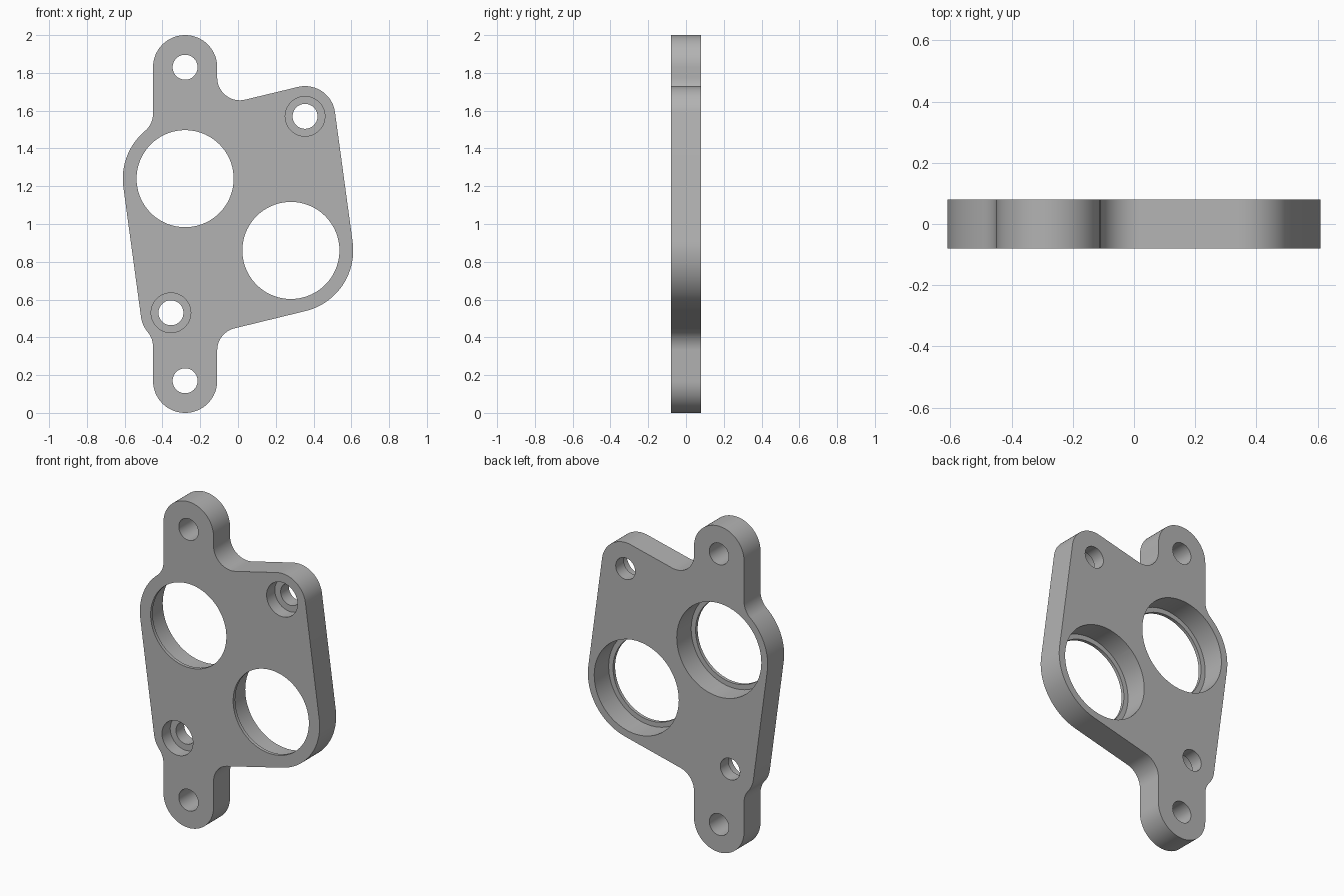
import bpy
import bmesh
from math import sin, cos, asin, atan2, hypot, pi, ceil, radians

if "Cube" in bpy.data.objects:
    bpy.data.objects.remove(bpy.data.objects["Cube"])

HALF = 0.08       # half the plate thickness
TAB_X = -0.28     # centre line of both mounting tabs

metal = bpy.data.materials.new("grey metal")
metal.use_nodes = True
colour = (0.45, 0.45, 0.45, 1)
metal.diffuse_color = colour
metal.node_tree.nodes["Principled BSDF"].inputs["Base Color"].default_value = colour


def tangent_angle(a, b):
    """Direction of the tangent from circle a to b; negative radii are concave."""
    dx, dz = b[0] - a[0], b[1] - a[1]
    ratio = (b[2] - a[2]) / hypot(dx, dz)
    return atan2(dz, dx) - asin(max(-1, min(1, ratio)))


def tangent_outline(circles):
    """Closed outline of arcs joined by their common tangents."""
    points = []
    for i, c in enumerate(circles):
        start = tangent_angle(circles[i - 1], c)
        end = tangent_angle(c, circles[(i + 1) % len(circles)])
        sweep = (end - start) % (2 * pi)
        if c[2] < 0:
            sweep -= 2 * pi
        steps = max(2, ceil(abs(sweep) / radians(4)))
        for k in range(steps + 1):
            t = start + sweep * k / steps
            p = (c[0] + c[2] * sin(t), c[1] - c[2] * cos(t))
            if not points or hypot(p[0] - points[-1][0], p[1] - points[-1][1]) > 0.002:
                points.append(p)
    return points


def prism(name, outline, y0, y1):
    """Solid made by extruding an x-z outline from y0 to y1."""
    bm = bmesh.new()
    face = bm.faces.new([bm.verts.new((x, y0, z)) for x, z in outline])
    extruded = bmesh.ops.extrude_face_region(bm, geom=[face])["geom"]
    verts = [v for v in extruded if isinstance(v, bmesh.types.BMVert)]
    bmesh.ops.translate(bm, verts=verts, vec=(0, y1 - y0, 0))
    bmesh.ops.recalc_face_normals(bm, faces=bm.faces)
    mesh = bpy.data.meshes.new(name)
    bm.to_mesh(mesh)
    bm.free()
    mesh.materials.append(metal)
    obj = bpy.data.objects.new(name, mesh)
    bpy.context.collection.objects.link(obj)
    return obj


# Plate outline, counter-clockwise from the top tab
plate = prism("mounting_plate", tangent_outline([
    (TAB_X, 1.83, 0.17),      # top tab
    (-0.57, 1.584, -0.12),    # fillet
    (-0.28, 1.24, 0.33),      # around upper bore
    (-0.355, 0.53, 0.16),     # lower screw corner
    (-0.57, 0.351, -0.12),    # fillet
    (TAB_X, 0.17, 0.17),      # bottom tab
    (0.01, 0.331, -0.12),     # fillet
    (0.28, 0.86, 0.33),       # around lower bore
    (0.355, 1.57, 0.16),      # upper screw corner
    (0.01, 1.775, -0.12),     # fillet
]), -HALF, HALF)
bpy.context.view_layer.objects.active = plate
plate.select_set(True)


def drill(x, z, radius, y0=-0.2, y1=0.2, sides=72):
    """Cut a round hole between depths y0 and y1."""
    ring = [(x + radius * cos(2 * pi * i / sides), z + radius * sin(2 * pi * i / sides))
            for i in range(sides)]
    cutter = prism("hole_cutter", ring, y0, y1)
    cutter.hide_render = True
    mod = plate.modifiers.new("hole", "BOOLEAN")
    mod.operation = "DIFFERENCE"
    mod.solver = "EXACT"
    mod.object = cutter
    bpy.ops.object.modifier_apply(modifier=mod.name)
    bpy.data.objects.remove(cutter)


# Plain holes in the tabs
for z in (0.17, 1.83):
    drill(TAB_X, z, 0.066)

# Large bores, wider behind a thin front lip
for x, z in ((-0.28, 1.24), (0.28, 0.86)):
    drill(x, z, 0.257)
    drill(x, z, 0.287, y0=-HALF + 0.02)

# Screw holes, counterbored from the front
for x, z in ((-0.355, 0.53), (0.355, 1.57)):
    drill(x, z, 0.066)
    drill(x, z, 0.105, y1=0)

bpy.ops.object.shade_smooth_by_angle(angle=radians(30))
